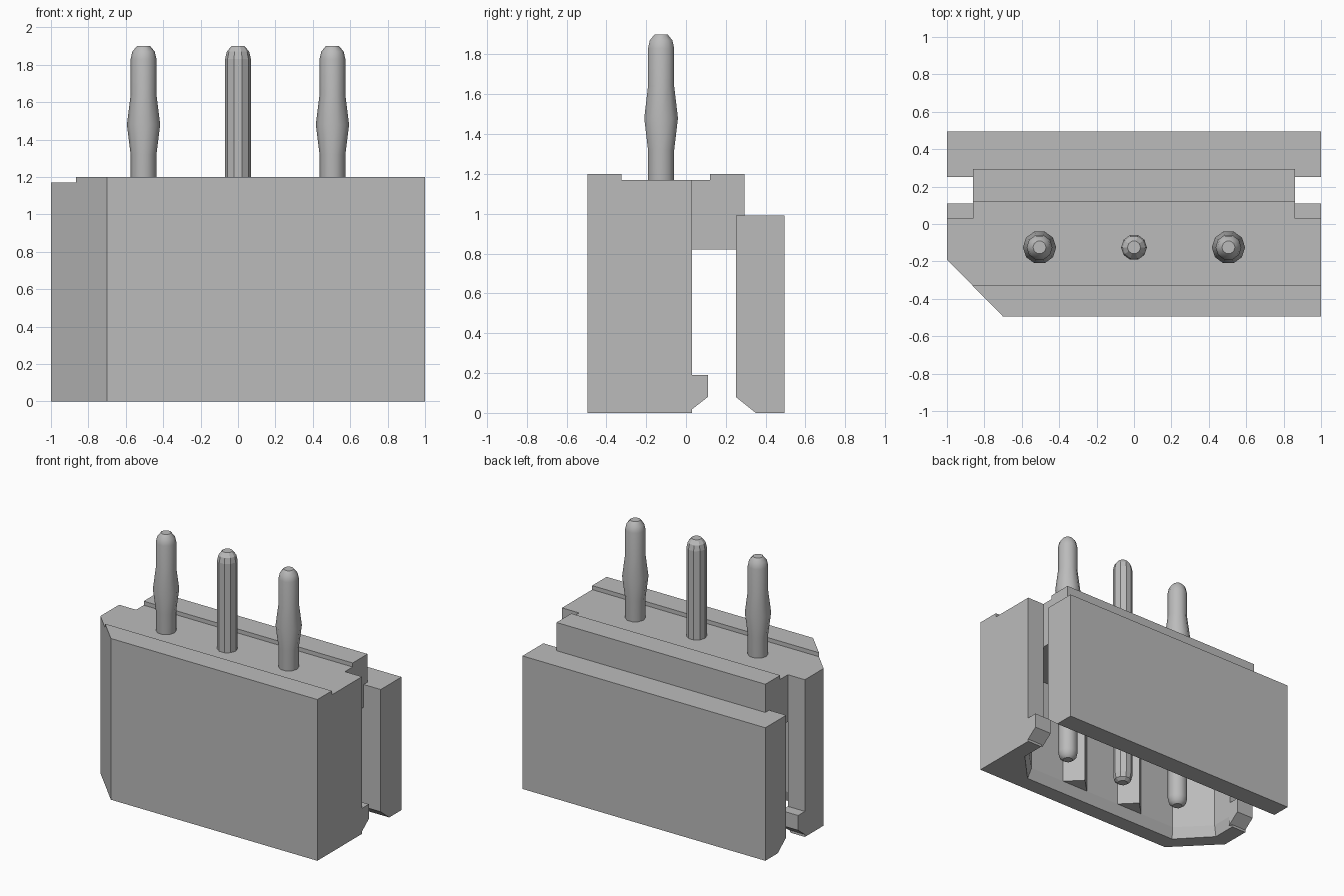
import bpy, bmesh
from math import cos, sin, tau

if "Cube" in bpy.data.objects:
    bpy.data.objects.remove(bpy.data.objects["Cube"])

grey = bpy.data.materials.new("plain_grey")
grey.use_nodes = True
grey.diffuse_color = (0.5, 0.5, 0.5, 1)
grey.node_tree.nodes["Principled BSDF"].inputs["Base Color"].default_value = (0.5, 0.5, 0.5, 1)


def loft(name, rings):
    """Closed solid through a list of equal-length point rings."""
    bm = bmesh.new()
    loops = [[bm.verts.new(p) for p in ring] for ring in rings]
    n = len(loops[0])
    for a, b in zip(loops, loops[1:]):
        for i in range(n):
            j = (i + 1) % n
            bm.faces.new((a[i], a[j], b[j], b[i]))
    bm.faces.new(loops[0][::-1])
    bm.faces.new(loops[-1])
    bmesh.ops.recalc_face_normals(bm, faces=bm.faces)
    mesh = bpy.data.meshes.new(name)
    bm.to_mesh(mesh)
    bm.free()
    mesh.materials.append(grey)
    ob = bpy.data.objects.new(name, mesh)
    bpy.context.collection.objects.link(ob)
    return ob


def prism_z(name, outline, z0, z1):
    return loft(name, [[(x, y, z) for x, y in outline] for z in (z0, z1)])


def prism_x(name, profile, x0, x1):
    return loft(name, [[(x, y, z) for y, z in profile] for x in (x0, x1)])


def cut(target, cutter):
    cutter.hide_render = True
    mod = target.modifiers.new("cut", "BOOLEAN")
    mod.operation = "DIFFERENCE"
    mod.solver = "EXACT"
    mod.object = cutter
    bpy.context.view_layer.objects.active = target
    bpy.ops.object.modifier_apply(modifier=mod.name)
    bpy.data.objects.remove(cutter)


# Housing with one cut-off corner, open at the bottom and back
housing = prism_z("housing", [(-0.7, -0.495), (1, -0.495), (1, 0.03), (-1, 0.03), (-1, -0.19)], 0, 1.2)
cut(housing, prism_x("top_step_cutter", [(-0.325, 1.17), (0.2, 1.17), (0.2, 1.4), (-0.325, 1.4)], -1.2, 1.2))

cavity = [(0.86, 0.3), (-0.86, 0.3), (-0.86, -0.14), (-0.65, -0.35), (0.65, -0.35), (0.86, -0.14)]
levels = [(1.08, -0.01), (1, 0.08), (1, 0.82)]
cut(housing, loft("cavity_cutter", [[(x * (s + 2) / 3, y * s, z) for x, y in cavity] for s, z in levels]))

# Ribs between the sockets
for side, name in ((1, "left_rib"), (-1, "right_rib")):
    c = 0.25 * side
    prism_z(name, [(c - 0.12, -0.36), (c + 0.12, -0.36), (c, -0.24)], 0.08, 0.83)

# Bridge that carries the back plate, with a raised ridge
prism_x("bridge", [(0.02, 0.82), (0.295, 0.82), (0.295, 1.2), (0.12, 1.2), (0.12, 1.17), (0.02, 1.17)], -0.86, 0.86)

# Back plate with a slanted inner foot
prism_x("back_plate", [(0.25, 0.08), (0.35, 0), (0.495, 0), (0.495, 0.99), (0.25, 0.99)], -1, 1)

# Hooks on the end walls
hook = [(0.02, 0.01), (0.11, 0.08), (0.11, 0.19), (0.02, 0.19)]
prism_x("left_hook", hook, 0.86, 1)
prism_x("right_hook", hook, -1, -0.86)


# Contact pins: straight in the middle, swollen press-fit zone at the ends
def pin(name, x, bulge):
    profile = [(0.035, 0.1), (0.06, 0.12), (0.069, 0.16)]
    if bulge:
        profile += [(0.069, 1.32), (0.089, 1.48), (0.069, 1.64)]
    profile += [(0.069, 1.83), (0.06, 1.87), (0.035, 1.9)]
    sides = 10
    ob = loft(name, [[(x + r * cos(tau * i / sides), -0.125 + r * sin(tau * i / sides), z)
                      for i in range(sides)] for r, z in profile])
    if bulge:
        bpy.ops.object.select_all(action="DESELECT")
        ob.select_set(True)
        bpy.context.view_layer.objects.active = ob
        bpy.ops.object.shade_smooth_by_angle(angle=0.68)


pin("left_pin", 0.505, True)
pin("middle_pin", 0, False)
pin("right_pin", -0.505, True)
